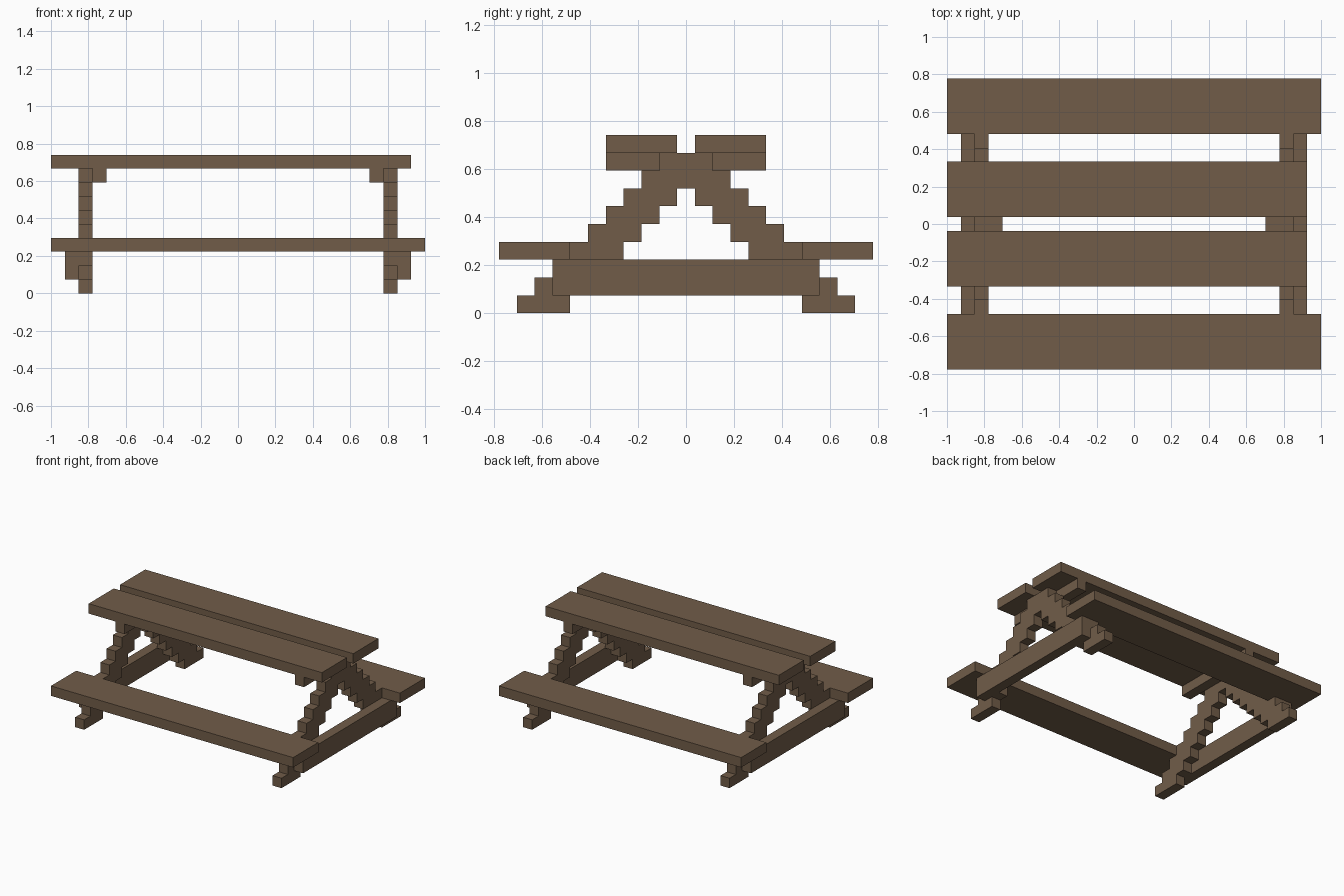
import bpy
import bmesh

if "Cube" in bpy.data.objects:
    bpy.data.objects.remove(bpy.data.objects["Cube"], do_unlink=True)

UNIT = 2 / 27  # one block of the grid the table is built on

wood = bpy.data.materials.new("brown_wood")
COLOUR = (0.165, 0.108, 0.066, 1)
wood.use_nodes = True
wood.diffuse_color = COLOUR
bsdf = next(n for n in wood.node_tree.nodes if n.type == "BSDF_PRINCIPLED")
bsdf.inputs["Base Color"].default_value = COLOUR
bsdf.inputs["Roughness"].default_value = 0.9


def prism(name, outline, x0, x1):
    """Extrude a (y, z) outline along x, all in blocks."""
    bm = bmesh.new()
    verts = [bm.verts.new((x0 * UNIT, y * UNIT, z * UNIT)) for y, z in outline]
    face = bm.faces.new(verts)
    extruded = bmesh.ops.extrude_face_region(bm, geom=[face])["geom"]
    moved = [v for v in extruded if isinstance(v, bmesh.types.BMVert)]
    bmesh.ops.translate(bm, verts=moved, vec=((x1 - x0) * UNIT, 0, 0))
    bmesh.ops.recalc_face_normals(bm, faces=bm.faces[:])
    mesh = bpy.data.meshes.new(name)
    bm.to_mesh(mesh)
    bm.free()
    mesh.materials.append(wood)
    obj = bpy.data.objects.new(name, mesh)
    bpy.context.collection.objects.link(obj)


def plank(name, x0, x1, y0, y1, z0, z1):
    prism(name, [(y0, z0), (y1, z0), (y1, z1), (y0, z1)], x0, x1)


def stairs(start, steps):
    """Stepped edge climbing inwards, one block per layer."""
    return [(start - k, z) for k in range(steps) for z in (k, k + 1)]


def mirrored(points):
    return [(-y, z) for y, z in reversed(points)]


# Table top boards and bench seats
for side, sign in (("front", -1), ("back", 1)):
    plank(side + "_top_board", -13.5, 12.5, *sorted((sign * 0.5, sign * 4.5)), 9, 10)
    plank(side + "_bench", -13.5, 13.5, *sorted((sign * 6.5, sign * 10.5)), 3, 4)

# Stepped A-shaped legs, with a beam outside and a brace inside each
outer, inner = stairs(9.5, 9), stairs(6.5, 7)
leg_outline = outer + mirrored(outer) + [(-y, z) for y, z in inner] + inner[::-1]
for side, sign in (("right", -1), ("left", 1)):
    prism(side + "_legs", leg_outline, *sorted((sign * 10.5, sign * 11.5)))
    plank(side + "_bench_beam", *sorted((sign * 11.5, sign * 12.5)), -7.5, 7.5, 1, 3)
    plank(side + "_top_brace", *sorted((sign * 9.5, sign * 10.5)), -4.5, 4.5, 8, 9)
